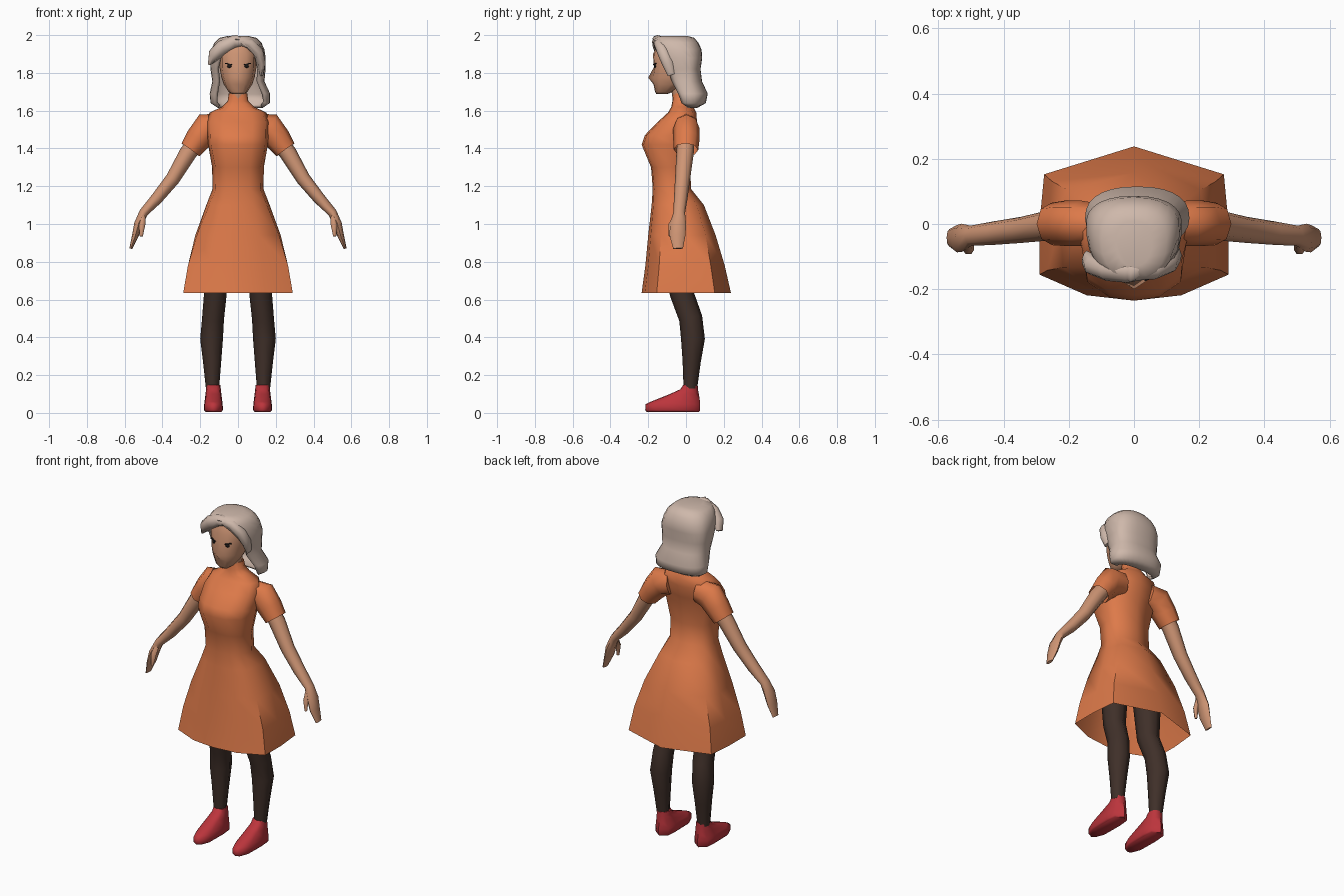
import bpy, bmesh, math
from mathutils import Vector, Matrix


def material(name, rgb):
    m = bpy.data.materials.new(name)
    m.diffuse_color = (*rgb, 1)
    return m


ORANGE = material("orange cloth", (0.73, 0.195, 0.068))
SKIN = material("skin", (0.62, 0.30, 0.175))
HAIR = material("pale hair", (0.62, 0.48, 0.405))
TIGHTS = material("dark brown tights", (0.05, 0.029, 0.022))
RED = material("red shoe", (0.50, 0.035, 0.045))
BLACK = material("eye black", (0.012, 0.01, 0.01))


def finish(name, bm, mat, angle=60):
    bmesh.ops.remove_doubles(bm, verts=bm.verts, dist=0.0005)
    bmesh.ops.recalc_face_normals(bm, faces=bm.faces)
    me = bpy.data.meshes.new(name)
    bm.to_mesh(me)
    bm.free()
    me.materials.append(mat)
    ob = bpy.data.objects.new(name, me)
    bpy.context.collection.objects.link(ob)
    bpy.context.view_layer.objects.active = ob
    bpy.ops.object.select_all(action='DESELECT')
    ob.select_set(True)
    bpy.ops.object.shade_smooth_by_angle(angle=math.radians(angle))
    return ob


def loft(name, rings, mat, start=True, end=True, closed=True, angle=60):
    bm = bmesh.new()
    rows = [[bm.verts.new(p) for p in r] for r in rings]
    n = len(rows[0])
    for a, b in zip(rows, rows[1:]):
        for i in range(n if closed else n - 1):
            j = (i + 1) % n
            bm.faces.new((a[i], a[j], b[j], b[i]))
    if start:
        bm.faces.new(rows[0])
    if end:
        bm.faces.new(rows[-1])
    return finish(name, bm, mat, angle)


# Half outlines of a horizontal section, back to front: round and boxy
ROUND = [(0, 1), (0.7, 0.75), (1, 0), (0.82, -0.68), (0.45, -0.95), (0, -1)]
BOXY = [(0, 1), (0.95, 0.64), (1, 0), (1, -0.66), (0.5, -0.93), (0, -1)]


def section(z, hw, front, back, yc, sq=0.0, cx=0.0):
    half = []
    for (rx, ry), (bx, by) in zip(ROUND, BOXY):
        x, y = rx + (bx - rx) * sq, ry + (by - ry) * sq
        half.append((x * hw, yc + y * ((back - yc) if y > 0 else (yc - front))))
    loop = half + [(-x, y) for x, y in half[-2:0:-1]]
    return [Vector((cx + x, y, z)) for x, y in loop]


def tube(name, path, mat, side=1, sides=8, start=True, end=True):
    """path rows: x, y, z, radius across, radius along y"""
    pts = [Vector((p[0] * side, p[1], p[2])) for p in path]
    rings = []
    for i, p in enumerate(path):
        t = (pts[min(i + 1, len(pts) - 1)] - pts[max(i - 1, 0)]).normalized()
        v = t.cross(Vector((0, 1, 0))).normalized()
        u = v.cross(t).normalized()
        rings.append([pts[i] + v * p[3] * math.cos(a) + u * p[4] * math.sin(a)
                      for a in (2 * math.pi * k / sides for k in range(sides))])
    return loft(name, rings, mat, start, end)


# Dress: open flared skirt, fitted bodice, high collar
dress = [(.635, .29, -.235, .238, 0, 1), (.78, .265, -.215, .205, 0, 1),
         (.94, .226, -.2, .157, 0, .8), (1.1, .168, -.182, .095, -.03, .5),
         (1.185, .135, -.176, .027, -.06, .3), (1.3, .137, -.185, .022, -.07, .3),
         (1.42, .158, -.235, .03, -.06, .5), (1.47, .162, -.218, .045, -.05, .4),
         (1.54, .168, -.15, .058, -.03, .3), (1.59, .15, -.095, .055, -.02, .2),
         (1.62, .085, -.078, .04, -.02, 0), (1.65, .055, -.072, .025, -.025, 0),
         (1.69, .049, -.068, .015, -.025, 0)]
loft("dress", [section(*r) for r in dress], ORANGE, start=False)

# Neck and head, with the nose pulled out of the front edge
tube("neck", [(0, -.025, 1.64, .045, .042), (0, -.04, 1.76, .045, .045)], SKIN)
head = [(1.687, .032, -.156, -.1, -.12, .5), (1.70, .05, -.164, -.07, -.11, .4),
        (1.74, .076, -.172, .0, -.08, .2), (1.775, .088, -.18, .03, -.06, .2),
        (1.83, .098, -.17, .045, -.06, .2), (1.90, .098, -.175, .045, -.06, .2),
        (1.955, .075, -.145, .02, -.06, .2)]
head_rings = [section(*r) for r in head]
head_rings[3][5].y = -.2
loft("head", head_rings, SKIN)

# Hair shell: rows z, centre x, half width, back, front, y centre, wrap angle
hair = [(1.615, .012, .12, .06, -.01, .02, 105), (1.64, .012, .157, .105, -.05, .02, 125),
        (1.69, .01, .16, .115, -.07, .02, 130), (1.755, .002, .138, .085, -.11, 0, 130),
        (1.82, .0, .146, .077, -.14, 0, 130), (1.88, .0, .147, .086, -.175, 0, 140),
        (1.925, .0, .14, .082, -.175, -.02, 155), (1.96, .0, .125, .065, -.175, -.03, 176),
        (1.985, .0, .1, .045, -.165, -.05, 180), (1.995, .0, .055, .01, -.13, -.05, 180)]


def power(v):
    return math.copysign(abs(v) ** 0.85, v)


hair_rings = []
for z, cx, hw, back, front, yc, wrap in hair:
    ring = []
    for k in range(21):
        t = math.radians(wrap) * (k / 10 - 1)
        c = power(math.cos(t))
        ring.append(Vector((cx + hw * power(math.sin(t)),
                            yc + c * ((back - yc) if c > 0 else (yc - front)), z)))
    hair_rings.append(ring)
shell = loft("hair", hair_rings, HAIR, start=False, closed=False)
# turn the open shell outward, then thicken it inward
mean = sum(((p.center - Vector((0, -.03, 1.8))).dot(p.normal) for p in shell.data.polygons))
if mean < 0:
    shell.data.flip_normals()
thick = shell.modifiers.new("thickness", 'SOLIDIFY')
thick.thickness = .018
thick.offset = -1

# Swept fringe either side of the parting
tube("fringe_left", [(.03, -.14, 1.965, .022, .03), (-.02, -.145, 1.965, .035, .035),
                     (-.08, -.14, 1.935, .04, .035), (-.125, -.125, 1.895, .035, .033),
                     (-.15, -.105, 1.85, .01, .025)], HAIR)
tube("fringe_right", [(.01, -.14, 1.965, .022, .032), (.06, -.14, 1.955, .03, .03),
                      (.105, -.12, 1.91, .03, .033), (.125, -.095, 1.85, .022, .032),
                      (.125, -.075, 1.79, .01, .022)], HAIR)
tube("parting_peak", [(-.06, -.12, 1.965, .015, .03), (-.01, -.15, 1.98, .02, .028),
                      (.05, -.12, 1.965, .015, .03)], HAIR)

# Paired parts
for side, word in ((-1, "left"), (1, "right")):
    tube(f"sleeve_{word}", [(.09, 0, 1.515, .07, .06), (.165, .002, 1.505, .084, .07),
                            (.21, .002, 1.45, .07, .07), (.252, 0, 1.393, .058, .065)],
         ORANGE, side, end=False)
    tube(f"arm_{word}", [(.20, 0, 1.46, .045, .045), (.265, -.005, 1.375, .046, .046),
                         (.345, -.018, 1.24, .038, .04), (.43, -.028, 1.135, .032, .036),
                         (.5, -.036, 1.06, .024, .031), (.527, -.042, 1.0, .023, .043),
                         (.543, -.045, .94, .018, .042), (.567, -.042, .87, .008, .026)],
         SKIN, side)
    tube(f"thumb_{word}", [(.505, -.055, 1.04, .016, .016), (.508, -.08, .995, .017, .015),
                           (.512, -.085, .935, .008, .008)], SKIN, side, 6)
    tube(f"leg_{word}", [(.115, -.03, .9, .075, .085), (.12, -.022, .63, .06, .064),
                         (.132, .025, .5, .058, .062), (.14, .037, .39, .06, .063),
                         (.137, .03, .27, .048, .048), (.135, .023, .13, .035, .036)],
         TIGHTS, side)
    shoe = [(.006, .043, -.21, .07, -.02, .7), (.015, .05, -.216, .075, -.02, .7),
            (.046, .049, -.214, .075, -.02, .7), (.06, .047, -.185, .074, -.02, .6),
            (.10, .042, -.085, .068, 0, .3), (.125, .039, -.03, .063, .02, .1),
            (.147, .037, -.016, .062, .023, 0)]
    loft(f"shoe_{word}", [section(*r, side * .13) for r in shoe], RED)

    # Eye plate and upper lash
    turn = Matrix.Rotation(side * .3, 4, 'Z')
    bm = bmesh.new()
    bmesh.ops.create_icosphere(bm, subdivisions=2, radius=1, matrix=(
        Matrix.Translation((side * .046, -.165, 1.836)) @ turn
        @ Matrix.Diagonal((.012, .0045, .010, 1))))
    finish(f"eye_{word}", bm, BLACK)
    bm = bmesh.new()
    bmesh.ops.create_cube(bm, size=1, matrix=(
        Matrix.Translation((side * .05, -.165, 1.847)) @ turn
        @ Matrix.Rotation(-side * .2, 4, 'Y') @ Matrix.Diagonal((.038, .009, .005, 1))))
    finish(f"lash_{word}", bm, BLACK, 30)
